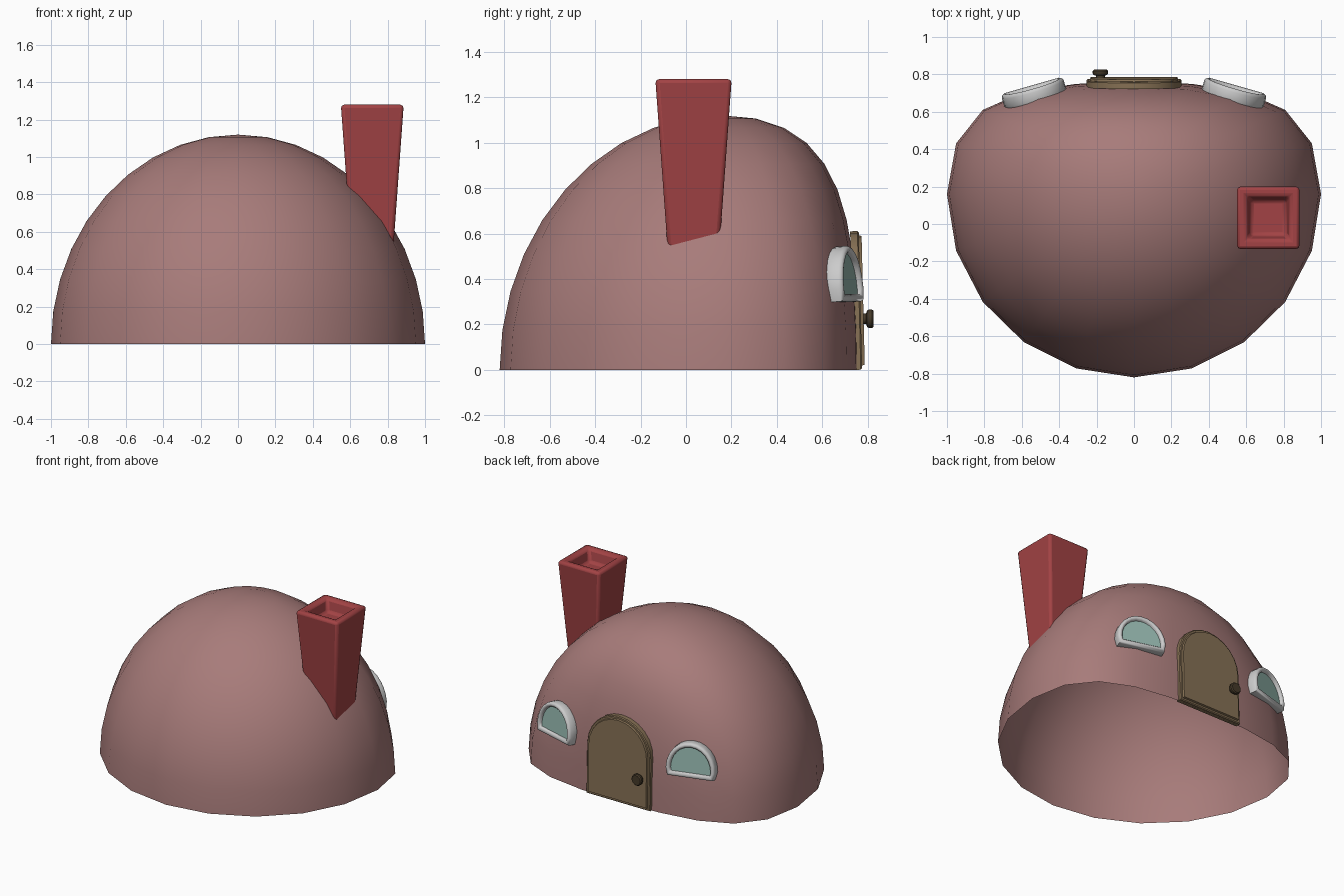
import bpy, bmesh
from math import sin, cos, pi, radians
from mathutils import Vector, Matrix

if "Cube" in bpy.data.objects:
    bpy.data.objects.remove(bpy.data.objects["Cube"])


def material(name, rgb):
    m = bpy.data.materials.new(name)
    m.diffuse_color = (*rgb, 1)
    m.use_nodes = True
    m.node_tree.nodes["Principled BSDF"].inputs["Base Color"].default_value = m.diffuse_color
    return m


CLAY = material("clay", (0.39, 0.20, 0.195))
BRICK = material("brick", (0.36, 0.055, 0.058))
WOOD = material("wood", (0.24, 0.165, 0.09))
GLASS = material("glass", (0.30, 0.48, 0.43))
DARK = material("dark_wood", (0.06, 0.042, 0.022))


def finish(name, bm, mat=None, matrix=Matrix(), angle=35, bevel=0):
    bmesh.ops.recalc_face_normals(bm, faces=bm.faces)
    me = bpy.data.meshes.new(name)
    bm.to_mesh(me)
    bm.free()
    ob = bpy.data.objects.new(name, me)
    bpy.context.collection.objects.link(ob)
    ob.matrix_world = matrix
    if mat:
        me.materials.append(mat)
    if bevel:
        mod = ob.modifiers.new("bevel", "BEVEL")
        mod.width, mod.segments = bevel, 2
    bpy.ops.object.select_all(action="DESELECT")
    ob.select_set(True)
    bpy.context.view_layer.objects.active = ob
    bpy.ops.object.shade_smooth_by_angle(angle=radians(angle))
    return ob


def skin(loops, cap_start=True, cap_end=True):
    """Bridge closed loops of points one after another."""
    bm = bmesh.new()
    rings = [[bm.verts.new(p) for p in loop] for loop in loops]
    n = len(rings[0])
    for a, b in zip(rings, rings[1:]):
        for i in range(n):
            j = (i + 1) % n
            bm.faces.new((a[i], a[j], b[j], b[i]))
    if cap_start:
        bm.faces.new(rings[0])
    if cap_end:
        bm.faces.new(rings[-1])
    return bm


def arch(half, straight, rise, steps=12):
    """Arched outline, counter-clockwise from the bottom left."""
    pts = [(-half, 0), (half, 0)]
    pts += [(half * cos(pi * i / steps), straight + rise * sin(pi * i / steps))
            for i in range(steps + 1)]
    return [Vector(p) for p in pts]


def inset(pts, d):
    out = []
    for i, p in enumerate(pts):
        e1 = (p - pts[i - 1]).normalized()
        e2 = (pts[(i + 1) % len(pts)] - p).normalized()
        n1, n2 = Vector((-e1.y, e1.x)), Vector((-e2.y, e2.x))
        out.append(p + (n1 + n2) * d / (1 + n1.dot(n2)))
    return out


def layers(pts, steps):
    """Turn (inset, depth) steps into loops facing +y."""
    return [[(p.x, y, p.y) for p in inset(pts, d)] for d, y in steps]


# Dome: open half sphere, flattened towards the back
bm = bmesh.new()
bmesh.ops.create_uvsphere(bm, u_segments=20, v_segments=20, radius=1)
bmesh.ops.delete(bm, geom=[v for v in bm.verts if v.co.z < -0.01], context="VERTS")
for v in bm.verts:
    y = v.co.y
    v.co.y = 0.16 + (y - 0.4 * y * y if y > 0 else 0.98 * y)
    v.co.z *= 1.12
dome = finish("dome", bm, CLAY, angle=60)
# Keep dome normals facing outwards
if dome.data.polygons[0].normal.dot(dome.data.polygons[0].center) < 0:
    dome.data.flip_normals()

# Chimney: tapered square stack with a recessed top
square = [(-1, -1), (1, -1), (1, 1), (-1, 1)]
profile = [(0.097, 0.30), (0.168, 1.28), (0.115, 1.28), (0.095, 1.19)]
finish("chimney", skin([[(h * x, h * y, z) for x, y in square] for h, z in profile]),
       BRICK, Matrix.Translation((0.718, 0.033, 0)), bevel=0.018)

# Door: arched slab with a slim rim
door_place = Matrix.Translation((0, 0.737, 0)) @ Matrix.Rotation(radians(1.4), 4, "X")
finish("door", skin(layers(arch(0.253, 0.36, 0.25), [
    (0, 0), (0, 0.032), (0.006, 0.038), (0.018, 0.038), (0.022, 0.050)])),
    WOOD, door_place, angle=30)

# Door knob: turned profile along y
knob = [(0.024, 0.77), (0.024, 0.793), (0.036, 0.797), (0.041, 0.805),
        (0.041, 0.818), (0.034, 0.826)]
finish("door_knob", skin([[(r * cos(pi * i / 8), y, r * sin(pi * i / 8))
                           for i in range(16)] for r, y in knob]),
       DARK, Matrix.Translation((-0.18, 0, 0.225)))

# Windows: rounded grey frame with a recessed pane, one on each side
outline = arch(0.172, 0.055, 0.19)
outline[0].x, outline[1].x = -0.16, 0.16
for side, s in (("left", -1), ("right", 1)):
    place = (Matrix.Translation((0.527 * s, 0.672, 0.297))
             @ Matrix.Rotation(radians(-16 * s), 4, "Z")
             @ Matrix.Rotation(radians(5), 4, "X"))
    finish("window_frame_" + side, skin(layers(outline, [
        (0.004, 0), (0, 0.01), (0, 0.055), (0.004, 0.067), (0.013, 0.073),
        (0.022, 0.072), (0.031, 0.064), (0.033, 0.04)]), cap_end=False),
        None, place, angle=50)
    finish("window_pane_" + side, skin(layers(outline, [(0.03, 0.035), (0.03, 0.05)])),
           GLASS, place)
